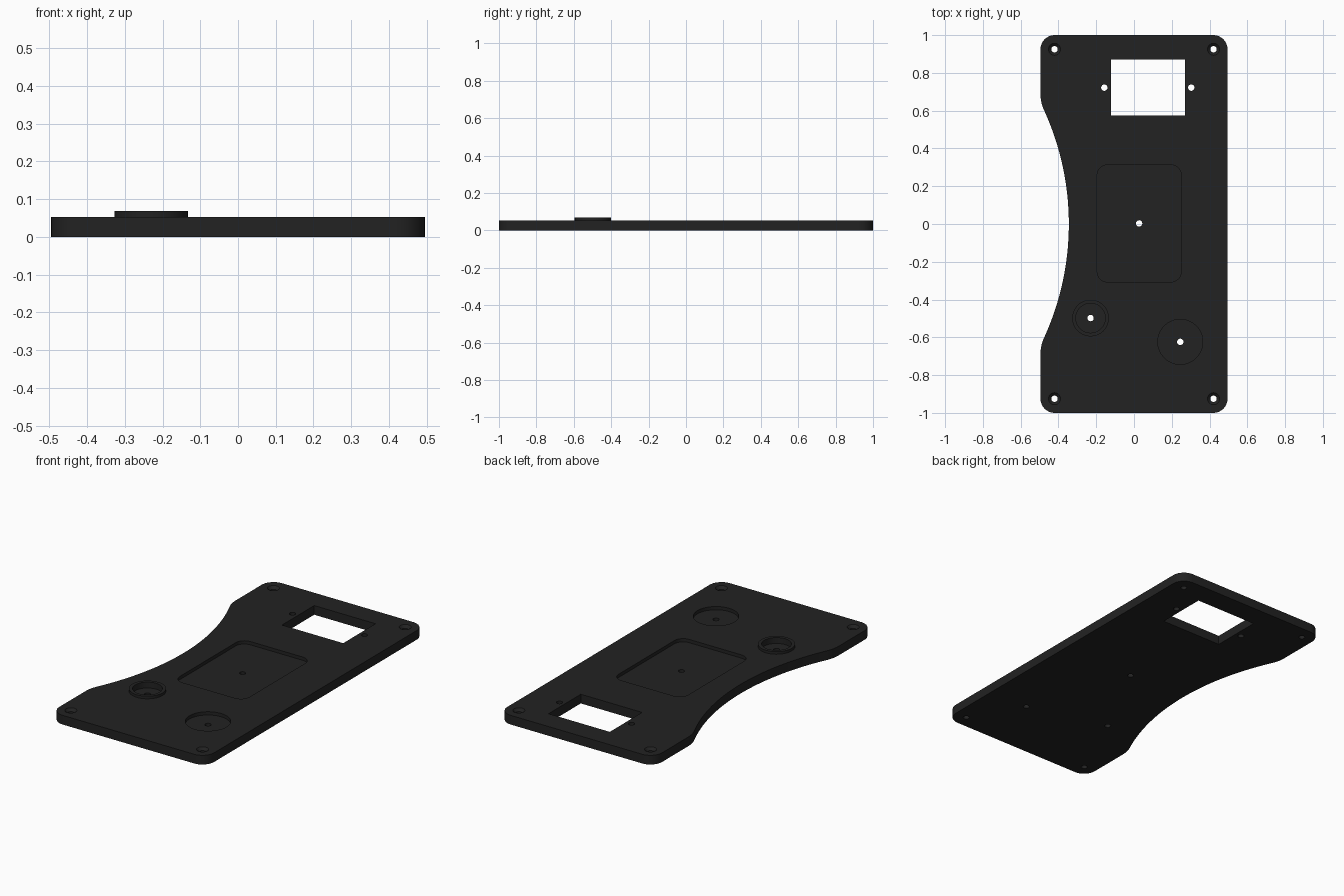
import bpy, bmesh, math
from math import sin, cos, pi

if "Cube" in bpy.data.objects:
    bpy.data.objects.remove(bpy.data.objects["Cube"])

H = 0.053        # plate thickness
FLOOR = 0.034    # height of the pocket floors
RING_TOP = 0.068

black = bpy.data.materials.new("matte black")
black.diffuse_color = (0.016, 0.016, 0.016, 1)
black.use_nodes = True
black.node_tree.nodes["Principled BSDF"].inputs["Base Color"].default_value = black.diffuse_color


def arc(cx, cy, r, a0, a1, n):
    """Points along an arc, angles in radians."""
    return [(cx + r * cos(a0 + (a1 - a0) * i / n),
             cy + r * sin(a0 + (a1 - a0) * i / n)) for i in range(n + 1)]


def circle(cx, cy, r, n=64):
    return arc(cx, cy, r, 0, 2 * pi, n)[:-1]


def rounded_rect(x0, x1, y0, y1, r, n=10):
    corners = [(x1 - r, y1 - r), (x0 + r, y1 - r), (x0 + r, y0 + r), (x1 - r, y0 + r)]
    pts = []
    for i, (cx, cy) in enumerate(corners):
        pts += arc(cx, cy, r, i * pi / 2, (i + 1) * pi / 2, n)
    return pts


def prism(name, bottom, z0, z1, top=None):
    """Solid between two matching counter-clockwise outlines."""
    top = top or bottom
    bm = bmesh.new()
    lo = [bm.verts.new((x, y, z0)) for x, y in bottom]
    hi = [bm.verts.new((x, y, z1)) for x, y in top]
    n = len(lo)
    bm.faces.new(lo[::-1])
    bm.faces.new(hi)
    for i in range(n):
        j = (i + 1) % n
        bm.faces.new((lo[i], lo[j], hi[j], hi[i]))
    mesh = bpy.data.meshes.new(name)
    bm.to_mesh(mesh)
    bm.free()
    mesh.materials.append(black)
    obj = bpy.data.objects.new(name, mesh)
    bpy.context.collection.objects.link(obj)
    return obj


def combine(target, tool, operation='DIFFERENCE'):
    """Apply a boolean and discard the tool."""
    bpy.context.view_layer.objects.active = target
    mod = target.modifiers.new("cut", 'BOOLEAN')
    mod.operation, mod.solver, mod.object = operation, 'EXACT', tool
    bpy.ops.object.modifier_apply(modifier=mod.name)
    bpy.data.objects.remove(tool)


# Plate outline: rounded corners and a concave grip on the left side
W, RC, RF, RA, APEX = 0.495, 0.075, 0.2, 1.45, -0.345
acx = APEX - RA                                   # grip arc centre
fy = math.sqrt((RA + RF) ** 2 - (RF - W - acx) ** 2)  # fillet centre height
ang = math.atan2(fy, RF - W - acx)                # grip arc half angle
outline = (arc(W - RC, 1 - RC, RC, 0, pi / 2, 10)
           + arc(-W + RC, 1 - RC, RC, pi / 2, pi, 10)
           + arc(-W + RF, fy, RF, pi, pi + ang, 8)
           + arc(acx, 0, RA, ang, -ang, 48)[1:-1]
           + arc(-W + RF, -fy, RF, pi - ang, pi, 8)
           + arc(-W + RC, -1 + RC, RC, pi, 1.5 * pi, 10)
           + arc(W - RC, -1 + RC, RC, 1.5 * pi, 2 * pi, 10))
plate = prism("face_plate", outline, 0, H)

# Raised collar around the small round pocket
RX, RY = -0.23, -0.498
combine(plate, prism("collar", circle(RX, RY, 0.097), FLOOR - 0.01, RING_TOP), 'UNION')
combine(plate, prism("collar_bore", circle(RX, RY, 0.078), FLOOR, 0.2))

# Shallow pockets
combine(plate, prism("round_pocket", circle(0.245, -0.624, 0.119), FLOOR, 0.2))
combine(plate, prism("square_pocket",
                     rounded_rect(-0.195, 0.25, -0.307, 0.313, 0.055), FLOOR, 0.2))

# Rectangular window through the plate
combine(plate, prism("window", [(-0.122, 0.575), (0.27, 0.575), (0.27, 0.87), (-0.122, 0.87)],
                     -0.1, 0.2))

# Screw holes, countersunk at the corners
corners = [(sx * 0.421, sy * 0.925) for sx in (-1, 1) for sy in (-1, 1)]
others = [(-0.157, 0.722), (0.303, 0.722), (0.027, 0.003), (RX, RY), (0.245, -0.624)]
for x, y in corners + others:
    combine(plate, prism("hole", circle(x, y, 0.017, 24), -0.1, 0.2))
for x, y in corners:
    combine(plate, prism("countersink", circle(x, y, 0.016, 24), H - 0.016, H + 0.004,
                         circle(x, y, 0.036, 24)))

# Smooth curved walls, crisp edges
bpy.ops.object.select_all(action='DESELECT')
plate.select_set(True)
bpy.context.view_layer.objects.active = plate
bpy.ops.object.shade_smooth_by_angle(angle=math.radians(30))
